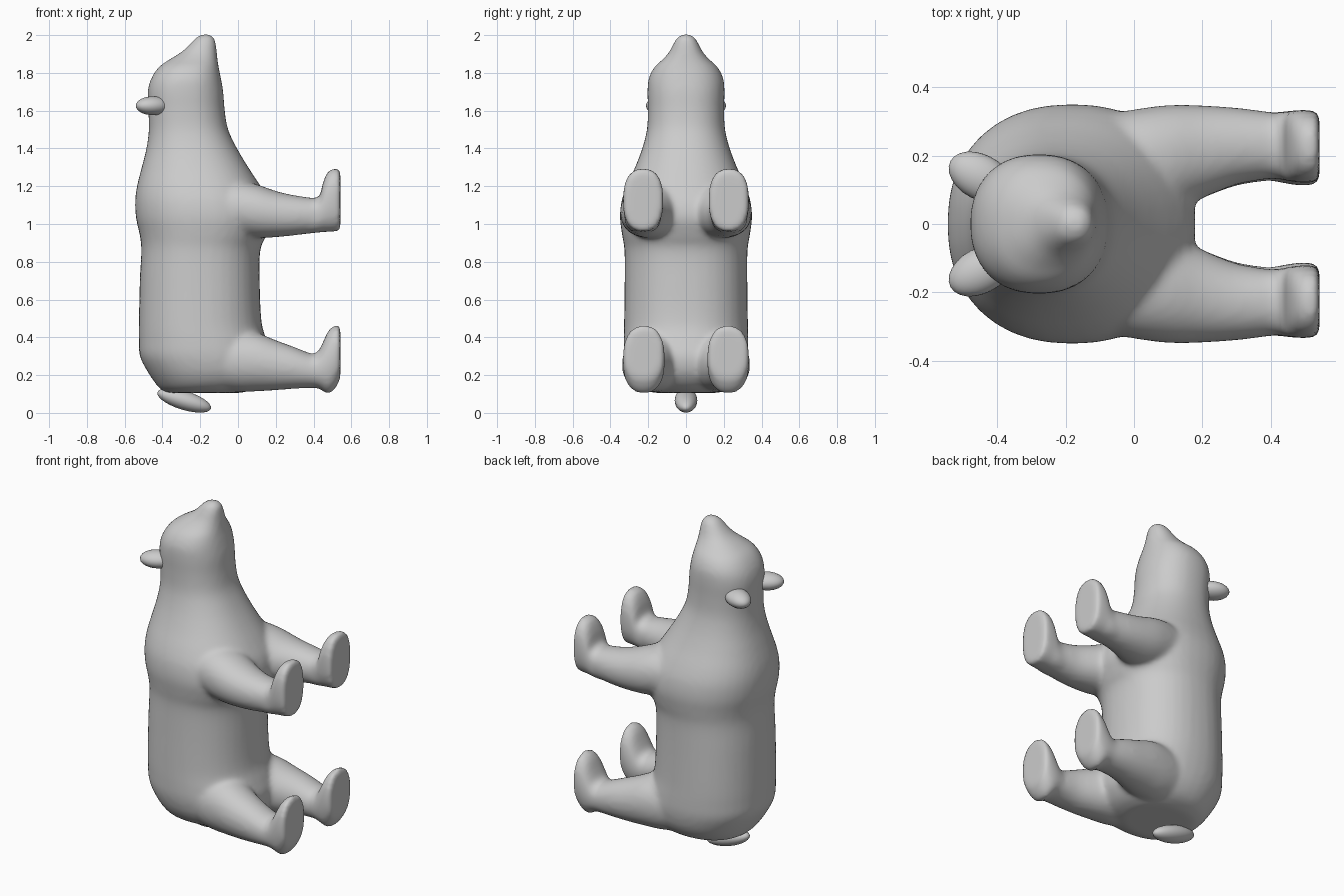
import bpy, bmesh, math
from mathutils import Vector

grey = bpy.data.materials.new("plain grey")
grey.diffuse_color = (0.6, 0.6, 0.6, 1)


def catmull(rows, steps=4):
    """Smoothly interpolate a list of section rows."""
    out = []
    for i in range(len(rows) - 1):
        p = [rows[max(0, min(len(rows) - 1, i + k))] for k in (-1, 0, 1, 2)]
        for s in range(steps):
            t = s / steps
            out.append([0.5 * (2 * b + (c - a) * t + (2 * a - 5 * b + 4 * c - d) * t * t
                               + (3 * b - a - 3 * c + d) * t ** 3) for a, b, c, d in zip(*p)])
    return out + [rows[-1]]


def loft(bm, rows, place, power=2.0, n=40):
    """Loft rounded sections (pos, a_min, a_max, b_min, b_max) into a closed tube."""
    rings = []
    for pos, a0, a1, b0, b1 in catmull(rows):
        ring = []
        for k in range(n):
            ang = 2 * math.pi * k / n
            c, s = math.cos(ang), math.sin(ang)
            u = math.copysign(abs(c) ** (2 / power), c)
            v = math.copysign(abs(s) ** (2 / power), s)
            ring.append(bm.verts.new(place(pos, (a0 + a1) / 2 + u * (a1 - a0) / 2,
                                           (b0 + b1) / 2 + v * (b1 - b0) / 2)))
        rings.append(ring)
    for r, q in zip(rings, rings[1:]):
        for k in range(n):
            bm.faces.new((r[k], r[(k + 1) % n], q[(k + 1) % n], q[k]))
    bm.faces.new(rings[0])
    bm.faces.new(rings[-1])


# Torso, neck, head and muzzle: height, back x, belly x, half width
torso = [
    (0.106, -0.37, 0.02, 0.17), (0.125, -0.41, 0.08, 0.23), (0.16, -0.44, 0.13, 0.275),
    (0.22, -0.48, 0.17, 0.31), (0.30, -0.52, 0.18, 0.328), (0.38, -0.525, 0.155, 0.33),
    (0.48, -0.525, 0.125, 0.328), (0.70, -0.52, 0.115, 0.325), (0.86, -0.512, 0.118, 0.326),
    (0.94, -0.52, 0.15, 0.338), (1.03, -0.54, 0.18, 0.35), (1.12, -0.545, 0.165, 0.342),
    (1.20, -0.535, 0.12, 0.315), (1.30, -0.51, 0.055, 0.27), (1.40, -0.485, -0.005, 0.232),
    (1.50, -0.472, -0.052, 0.207), (1.60, -0.475, -0.07, 0.202), (1.70, -0.478, -0.078, 0.204),
    (1.77, -0.46, -0.09, 0.198), (1.83, -0.42, -0.102, 0.168), (1.87, -0.365, -0.108, 0.125),
    (1.91, -0.30, -0.112, 0.09), (1.95, -0.257, -0.116, 0.069), (1.985, -0.225, -0.125, 0.049),
    (2.003, -0.195, -0.145, 0.025)]

# Limbs along x: x, inner y, outer y, low z, high z
arm = [(-0.15, 0.0, 0.31, 0.96, 1.22), (0.0, 0.01, 0.335, 0.935, 1.23),
       (0.1, 0.03, 0.348, 0.925, 1.21), (0.2, 0.075, 0.347, 0.93, 1.175),
       (0.3, 0.115, 0.34, 0.94, 1.152), (0.4, 0.132, 0.328, 0.952, 1.138)]
arm_foot = [(0.38, 0.135, 0.325, 0.95, 1.135), (0.43, 0.13, 0.327, 0.955, 1.145),
            (0.45, 0.125, 0.33, 0.957, 1.22), (0.475, 0.122, 0.333, 0.958, 1.275),
            (0.505, 0.12, 0.333, 0.96, 1.293), (0.53, 0.122, 0.331, 0.962, 1.292),
            (0.542, 0.127, 0.326, 0.967, 1.285)]
leg = [(-0.15, 0.0, 0.30, 0.13, 0.45), (0.0, 0.01, 0.325, 0.112, 0.44),
       (0.1, 0.03, 0.336, 0.114, 0.425), (0.2, 0.075, 0.338, 0.12, 0.385),
       (0.3, 0.112, 0.336, 0.128, 0.348), (0.4, 0.127, 0.327, 0.132, 0.308)]
leg_foot = [(0.38, 0.128, 0.325, 0.132, 0.313), (0.42, 0.123, 0.327, 0.132, 0.32),
            (0.45, 0.116, 0.331, 0.115, 0.375), (0.475, 0.113, 0.333, 0.1, 0.43),
            (0.505, 0.112, 0.334, 0.118, 0.46), (0.53, 0.114, 0.332, 0.155, 0.464),
            (0.542, 0.12, 0.326, 0.185, 0.455)]

bm = bmesh.new()
loft(bm, [(z, x0, x1, -w, w) for z, x0, x1, w in torso],
     lambda p, a, b: Vector((a, b, p)), 2.25)
for side in (-1, 1):
    for rows, power in ((arm, 2.1), (arm_foot, 2.5), (leg, 2.1), (leg_foot, 2.3)):
        loft(bm, rows, lambda p, a, b: Vector((p, side * a, b)), power)
bmesh.ops.recalc_face_normals(bm, faces=bm.faces)
mesh = bpy.data.meshes.new("body")
bm.to_mesh(mesh)
bm.free()
body = bpy.data.objects.new("body", mesh)
bpy.context.collection.objects.link(body)
mesh.materials.append(grey)

# Fuse the body and limbs into one soft skin
fuse = body.modifiers.new("fuse", 'REMESH')
fuse.mode = 'VOXEL'
fuse.voxel_size = 0.014
fuse.use_smooth_shade = True
soft = body.modifiers.new("soften", 'SMOOTH')
soft.factor = 0.5
soft.iterations = 10


def ellipsoid(name, centre, radii, rotation):
    bpy.ops.mesh.primitive_uv_sphere_add(segments=24, ring_count=14, location=centre,
                                         rotation=rotation)
    ob = bpy.context.object
    ob.name = name
    ob.scale = radii
    ob.data.materials.append(grey)
    bpy.ops.object.shade_smooth()
    return ob


# Ears on the back of the head
for side, name in ((-1, "right_ear"), (1, "left_ear")):
    ellipsoid(name, (-0.448, side * 0.137, 1.626), (0.1, 0.066, 0.05),
              (0, 0, -side * math.radians(28)))

# Stubby tail under the rump
ellipsoid("tail", (-0.285, 0, 0.066), (0.148, 0.06, 0.05), (0, math.radians(17), 0))
